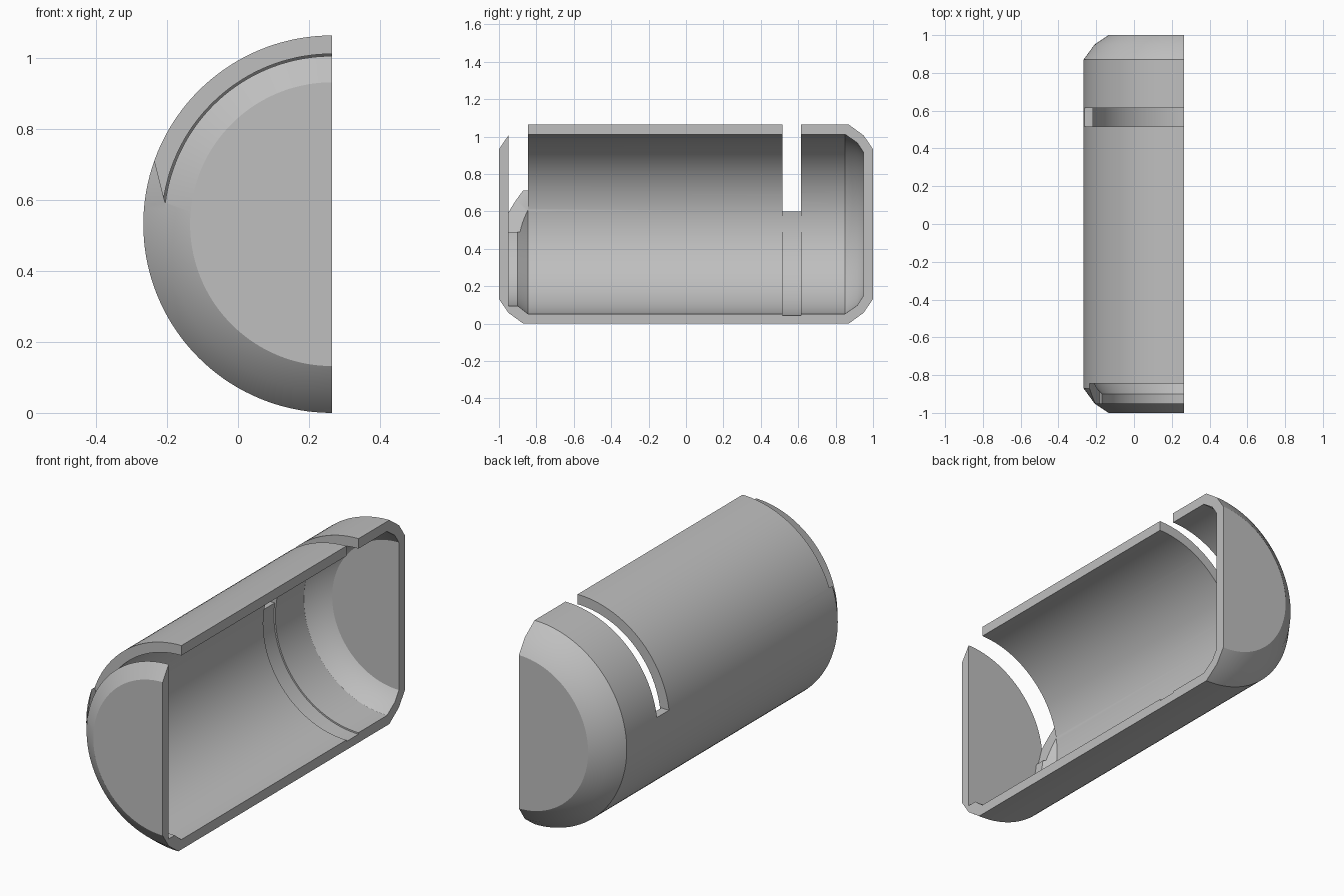
import bpy, bmesh, math

cube = bpy.data.objects.get("Cube")
if cube:
    bpy.data.objects.remove(cube, do_unlink=True)

CX, CZ, STEPS = 0.265, 0.532, 72

grey = bpy.data.materials.new("plain grey")
grey.use_nodes = True
colour = (0.52, 0.52, 0.52, 1)
grey.diffuse_color = colour
grey.node_tree.nodes["Principled BSDF"].inputs["Base Color"].default_value = colour


def finish(name, bm):
    bmesh.ops.recalc_face_normals(bm, faces=bm.faces)
    mesh = bpy.data.meshes.new(name)
    bm.to_mesh(mesh)
    bm.free()
    mesh.materials.append(grey)
    obj = bpy.data.objects.new(name, mesh)
    bpy.context.collection.objects.link(obj)
    return obj


def half_revolve(name, profile):
    """Sweep a closed (y, radius) profile half a turn around the long axis."""
    bm = bmesh.new()
    rings = []
    for i in range(STEPS + 1):
        a = math.pi * i / STEPS
        rings.append([bm.verts.new((CX - r * math.sin(a), y, CZ + r * math.cos(a)))
                      for y, r in profile])
    n = len(profile)
    for a, b in zip(rings, rings[1:]):
        for j in range(n):
            k = (j + 1) % n
            if profile[j][1] or profile[k][1]:
                bm.faces.new((a[j], a[k], b[k], b[j]))
    bm.faces.new(rings[0])
    bm.faces.new(rings[-1][::-1])
    bmesh.ops.remove_doubles(bm, verts=bm.verts, dist=1e-5)
    return finish(name, bm)


def prism(name, outline, y0, y1):
    """Extrude an (x, z) outline along y."""
    bm = bmesh.new()
    face = bm.faces.new([bm.verts.new((x, y0, z)) for x, z in outline])
    out = bmesh.ops.extrude_face_region(bm, geom=[face])
    moved = [v for v in out["geom"] if isinstance(v, bmesh.types.BMVert)]
    bmesh.ops.translate(bm, verts=moved, vec=(0, y1 - y0, 0))
    return finish(name, bm)


# Halved hollow shell with bevelled ends
shell = half_revolve("capsule_shell", [
    (-1, 0), (-1, 0.4), (-0.95, 0.474), (-0.87, 0.532),
    (0.87, 0.532), (0.95, 0.474), (1, 0.4), (1, 0),
    (0.948, 0), (0.948, 0.385), (0.915, 0.435), (0.85, 0.48),
    (-0.845, 0.48), (-0.9, 0.437), (-0.95, 0.437), (-0.95, 0)])

# Rear slot, front slot with slanted end, and shallow inner groove
cutters = [
    prism("rear_slot_cutter",
          [(0.4, 0.6), (-0.5, 0.6), (-0.5, 1.3), (0.4, 1.3)], 0.515, 0.615),
    prism("front_slot_cutter",
          [(0.4, 0.49), (-0.18, 0.49), (-0.26, 0.81), (-0.26, 1.3), (0.4, 1.3)],
          -0.95, -0.845),
    prism("groove_cutter",
          [(CX + 0.488 * math.cos(math.tau * i / 144), CZ + 0.488 * math.sin(math.tau * i / 144))
           for i in range(144)], 0.515, 0.615),
]
bpy.context.view_layer.objects.active = shell
for cutter in cutters:
    cutter.hide_render = True
    mod = shell.modifiers.new(cutter.name, "BOOLEAN")
    mod.operation = "DIFFERENCE"
    mod.solver = "EXACT"
    mod.object = cutter
    bpy.ops.object.modifier_apply(modifier=mod.name)
    bpy.data.objects.remove(cutter, do_unlink=True)

# Smooth barrel, crisp edges
bpy.ops.object.select_all(action="DESELECT")
shell.select_set(True)
bpy.ops.object.shade_smooth_by_angle(angle=math.radians(25))
